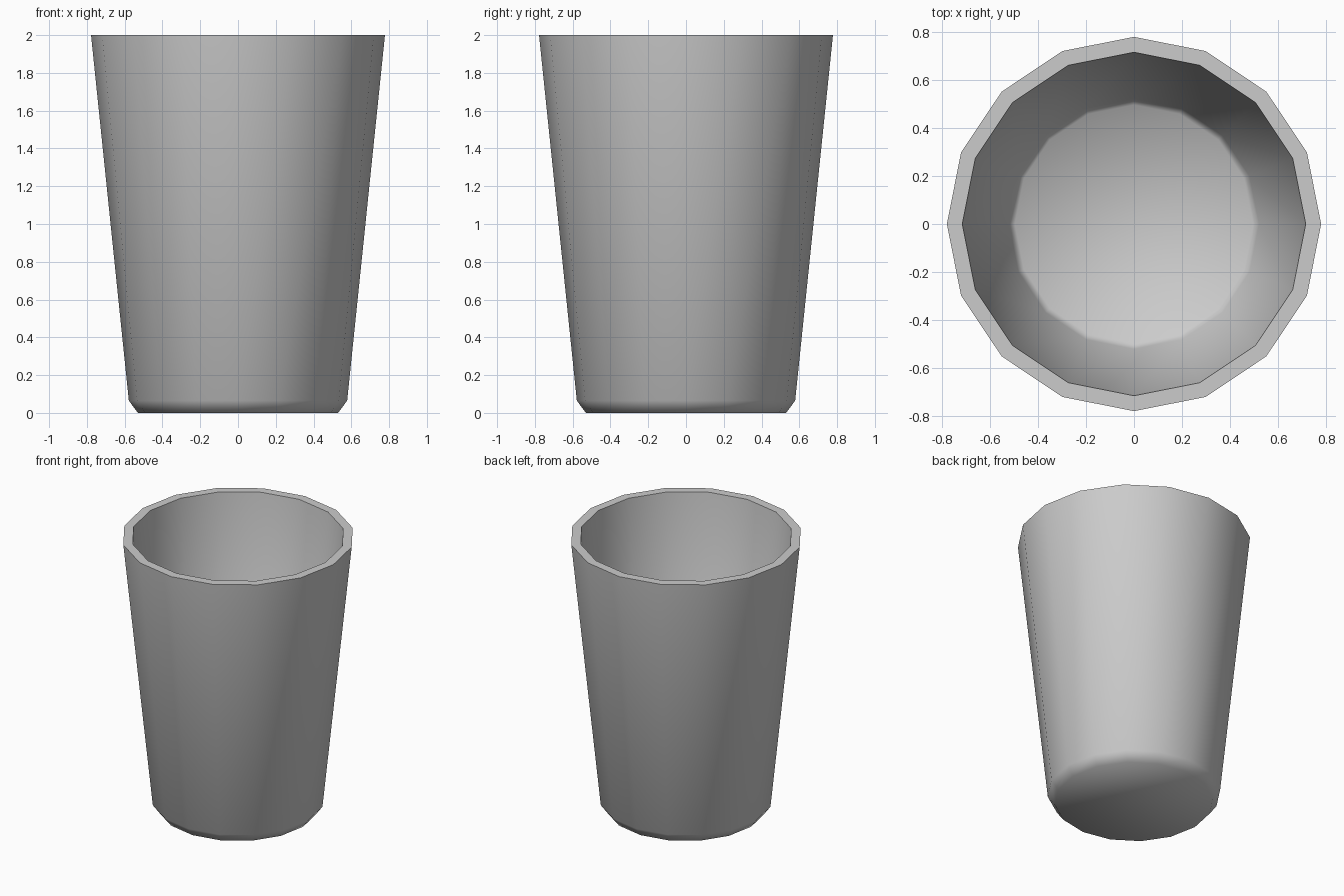
import bpy, bmesh
from math import sin, cos, pi, radians

if "Cube" in bpy.data.objects:
    bpy.data.objects.remove(bpy.data.objects["Cube"])

SIDES = 16
# Cup profile (radius, height): outer base, up the wall, over the rim, down to the inner floor
profile = [(0.53, 0), (0.578, 0.065), (0.778, 2.0),
           (0.714, 2.0), (0.52, 0.09), (0.495, 0.062)]

bm = bmesh.new()
rings = [[bm.verts.new((r * cos(2 * pi * i / SIDES), r * sin(2 * pi * i / SIDES), z))
          for i in range(SIDES)] for r, z in profile]

# Walls and rim
for a, b in zip(rings, rings[1:]):
    for i in range(SIDES):
        j = (i + 1) % SIDES
        bm.faces.new((a[i], a[j], b[j], b[i]))

# Underside and inner floor
bm.faces.new(rings[0][::-1])
bm.faces.new(rings[-1])
bmesh.ops.recalc_face_normals(bm, faces=bm.faces)

mesh = bpy.data.meshes.new("cup")
bm.to_mesh(mesh)
bm.free()
cup = bpy.data.objects.new("cup", mesh)
bpy.context.collection.objects.link(cup)

# Smooth walls and base bevel, crisp rim
bpy.context.view_layer.objects.active = cup
cup.select_set(True)
bpy.ops.object.shade_smooth_by_angle(angle=radians(60))
